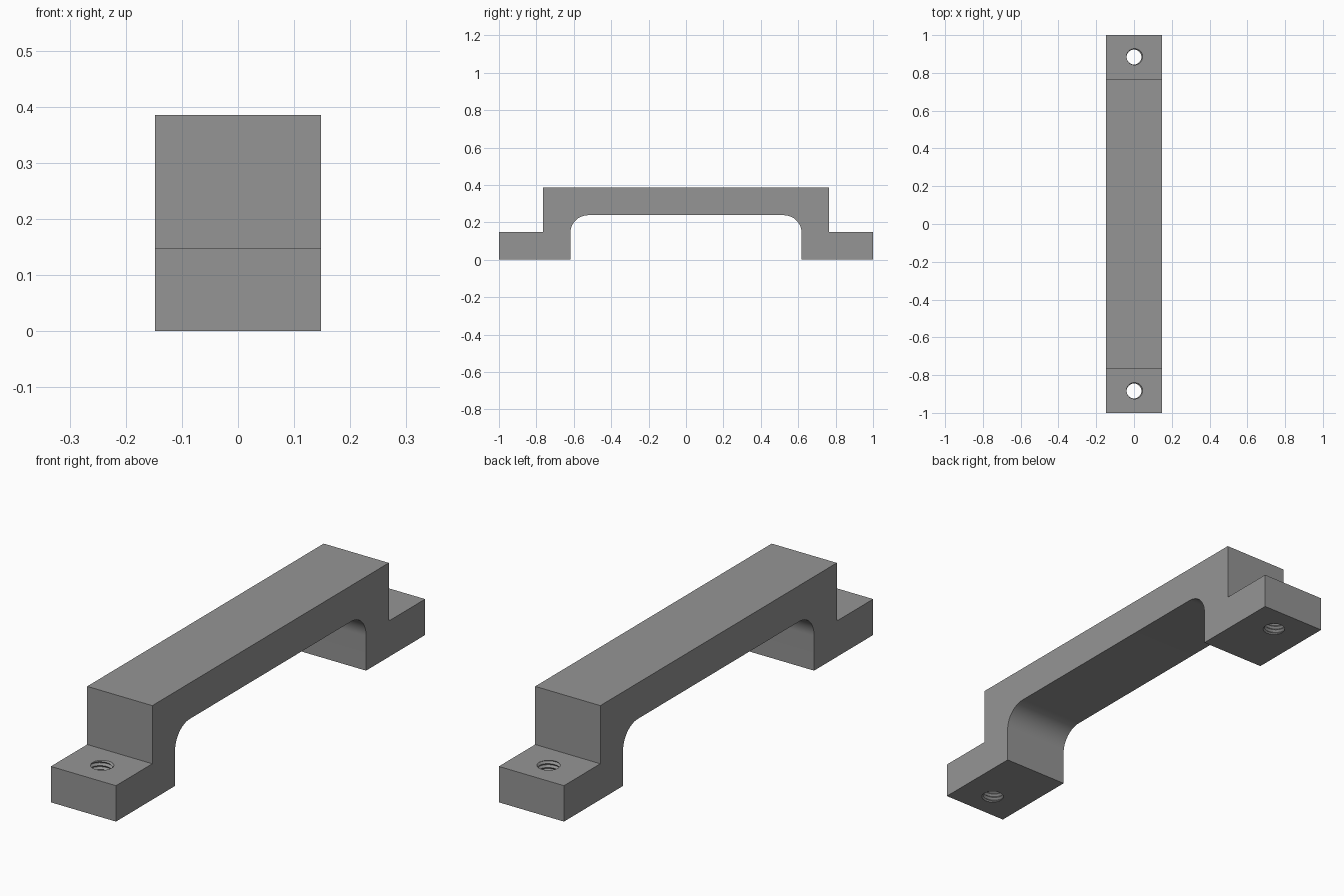
import bpy, bmesh, math

if "Cube" in bpy.data.objects:
    bpy.data.objects.remove(bpy.data.objects["Cube"])

HALF_W, FOOT_Z, TOP_Z, UNDER_Z = 0.1475, 0.147, 0.385, 0.238
SHOULDER_Y, INNER_Y, FILLET = 0.765, 0.618, 0.095
HOLE_Y, CREST_R, ROOT_R, PITCH = 0.884, 0.0395, 0.047, 0.016

grey = bpy.data.materials.new("grey")
grey.diffuse_color = (0.3, 0.3, 0.3, 1)
grey.use_nodes = True
grey.node_tree.nodes["Principled BSDF"].inputs["Base Color"].default_value = grey.diffuse_color


def add_object(name, bm):
    bmesh.ops.recalc_face_normals(bm, faces=bm.faces)
    mesh = bpy.data.meshes.new(name)
    bm.to_mesh(mesh)
    bm.free()
    mesh.materials.append(grey)
    obj = bpy.data.objects.new(name, mesh)
    bpy.context.collection.objects.link(obj)
    return obj


def threaded_cutter(name, y, n=32):
    """Solid screw shape whose rows climb along a helix."""
    bm = bmesh.new()
    rows = 2 * (math.ceil(FOOT_Z / PITCH) + 5)
    z0 = -2.4 * PITCH
    grid = []
    for k in range(rows):
        r = ROOT_R if k % 2 else CREST_R
        grid.append([bm.verts.new((r * math.cos(math.tau * i / n),
                                   y + r * math.sin(math.tau * i / n),
                                   z0 + (k / 2 + i / n) * PITCH)) for i in range(n)])

    def vert(k, i):
        return grid[k + 2][0] if i == n else grid[k][i]

    for k in range(rows - 1):
        for i in range(n):
            if i == n - 1 and k + 3 >= rows:
                continue
            a, b, c, d = vert(k, i), vert(k, i + 1), vert(k + 1, i + 1), vert(k + 1, i)
            bm.faces.new((a, b, c))
            bm.faces.new((a, c, d))
    # close both ends with a fan to a point on the axis
    edges = [e for e in bm.edges if e.is_boundary]
    mid = FOOT_Z / 2
    low = bm.verts.new((0, y, z0 - PITCH))
    high = bm.verts.new((0, y, z0 + (rows / 2 + 2) * PITCH))
    for e in edges:
        a, b = e.verts
        bm.faces.new((a, b, low if a.co.z < mid else high))
    return add_object(name, bm)


# Side profile of the handle: outer steps, then the rounded inner corners
half = [(SHOULDER_Y, TOP_Z), (SHOULDER_Y, FOOT_Z), (1, FOOT_Z), (1, 0), (INNER_Y, 0)]
for s in range(17):
    t = math.pi / 2 * s / 16
    half.append((INNER_Y - FILLET + FILLET * math.cos(t),
                 UNDER_Z - FILLET + FILLET * math.sin(t)))
profile = half + [(-y, z) for y, z in reversed(half)]

bm = bmesh.new()
face = bm.faces.new([bm.verts.new((-HALF_W, y, z)) for y, z in profile])
side = bmesh.ops.extrude_face_region(bm, geom=[face])["geom"]
bmesh.ops.translate(bm, vec=(2 * HALF_W, 0, 0),
                    verts=[v for v in side if isinstance(v, bmesh.types.BMVert)])
handle = add_object("pull_handle", bm)

# Threaded screw hole through each foot
for name, y in (("front_hole_cutter", -HOLE_Y), ("back_hole_cutter", HOLE_Y)):
    cutter = threaded_cutter(name, y)
    cutter.hide_render = True
    cutter.hide_set(True)
    cut = handle.modifiers.new(name, 'BOOLEAN')
    cut.operation, cut.solver, cut.object = 'DIFFERENCE', 'EXACT', cutter

bpy.context.view_layer.objects.active = handle
handle.select_set(True)
for mod in list(handle.modifiers):
    bpy.ops.object.modifier_apply(modifier=mod.name)
bpy.ops.object.shade_smooth_by_angle(angle=math.radians(25))
